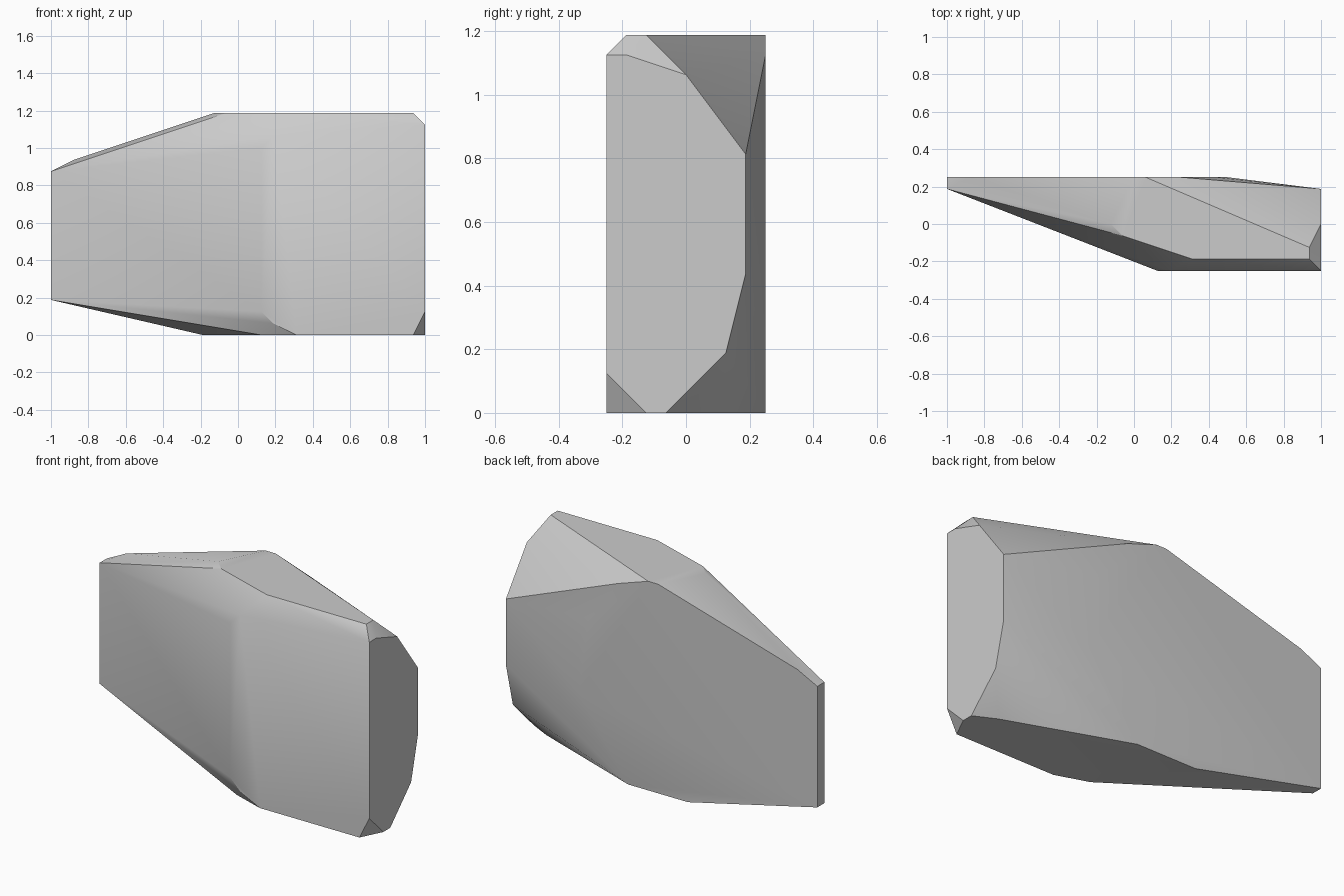
import bpy
import bmesh

cube = bpy.data.objects.get("Cube")
if cube:
    bpy.data.objects.remove(cube, do_unlink=True)

stone = bpy.data.materials.new("stone_grey")
stone.use_nodes = True
grey = (0.6, 0.6, 0.6, 1)
stone.diffuse_color = grey
stone.node_tree.nodes["Principled BSDF"].inputs["Base Color"].default_value = grey

# Rock corners in sixteenths: each outline lies in one flat plane
T = 19
wide_end = [(-4, 18), (-3, 18), (0, 17), (3, 13), (3, 7), (2, 3), (-1, 0), (-2, 0), (-4, 2)]
thin_end = [(3, 3), (4, 3), (4, 14), (3, 14)]
top = [(15, -3), (15, -2), (1, 4), (0, 4), (-2, 0), (-1, -1), (5, -3), (-14, 4)]
bottom = [(15, -4), (14, 0), (3, 4), (-3, 4), (2, -3), (5, -4)]
front = [(2, 2), (3, 1), (2, 16), (3, 17)]
back = [(4, 18), (7, 14), (8, 12), (8, 7), (6, 3)]

corners = [(16, y, z) for y, z in wide_end]
corners += [(-16, y, z) for y, z in thin_end]
corners += [(x, y, T if x > -14 else 15) for x, y in top]
corners += [(x, y, 0) for x, y in bottom]
corners += [(x, -4, z) for x, z in front]
corners += [(x, 4, z) for x, z in back]

# Wrap the corners in a convex skin and merge flat regions
bm = bmesh.new()
for c in corners:
    bm.verts.new([v / 16 for v in c])
hull = bmesh.ops.convex_hull(bm, input=bm.verts)
loose = {g for g in hull["geom_interior"] + hull["geom_unused"]
         if isinstance(g, bmesh.types.BMVert)}
bmesh.ops.delete(bm, geom=list(loose), context="VERTS")
bmesh.ops.dissolve_limit(bm, angle_limit=0.01, verts=bm.verts, edges=bm.edges)
bmesh.ops.recalc_face_normals(bm, faces=bm.faces)
mesh = bpy.data.meshes.new("rock_slab")
bm.to_mesh(mesh)
bm.free()
mesh.materials.append(stone)

rock = bpy.data.objects.new("rock_slab", mesh)
bpy.context.collection.objects.link(rock)
bpy.context.view_layer.objects.active = rock
rock.select_set(True)
bpy.ops.object.shade_smooth_by_angle()
